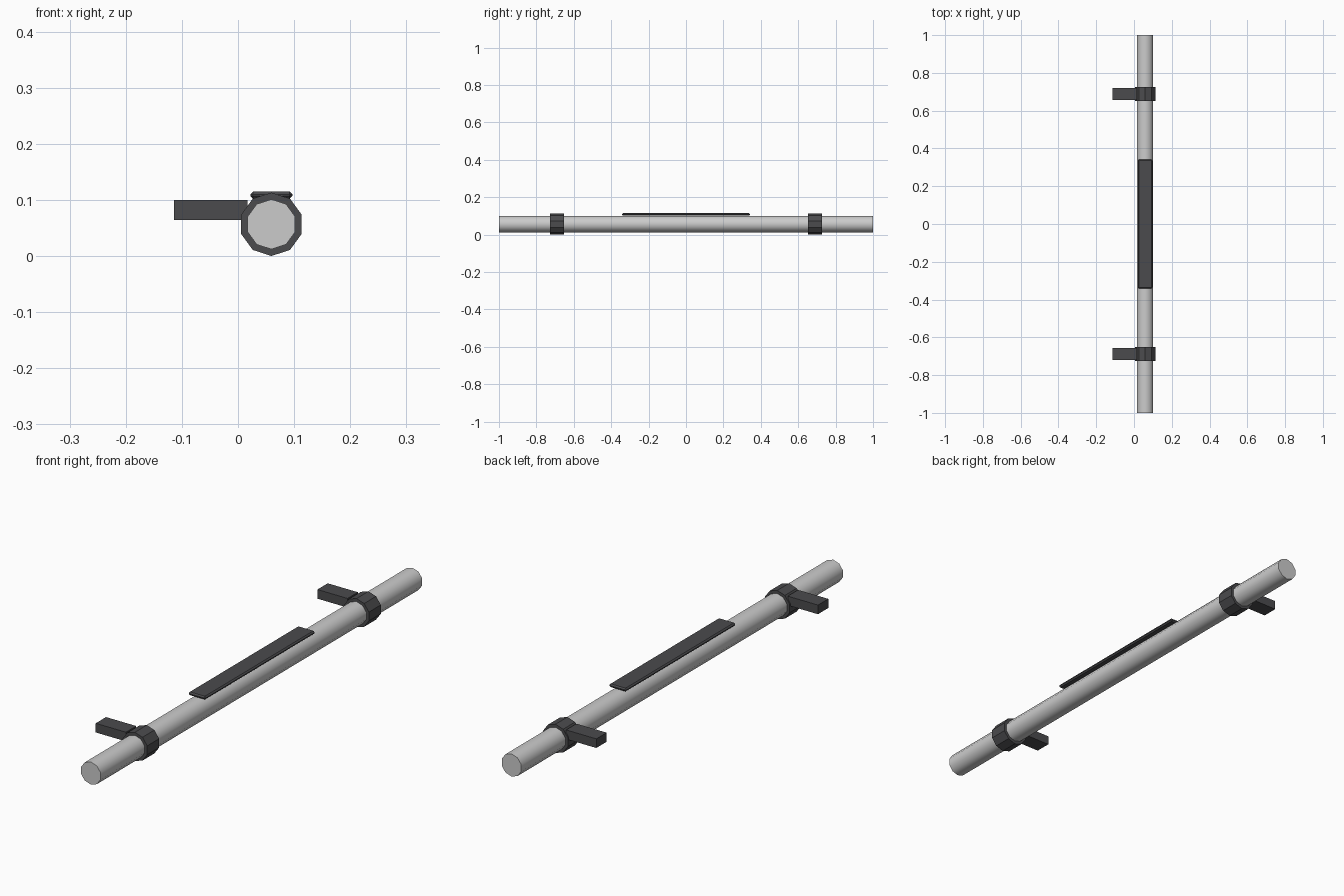
import bpy
import math

if "Cube" in bpy.data.objects:
    bpy.data.objects.remove(bpy.data.objects["Cube"])

AX, AZ = 0.0595, 0.0565   # rod axis
SIDES = 10

dark = bpy.data.materials.new("dark_grey")
dark.diffuse_color = (0.07, 0.07, 0.075, 1)
dark.use_nodes = True
dark.node_tree.nodes["Principled BSDF"].inputs["Base Color"].default_value = dark.diffuse_color


def cylinder(name, radius, length, y, fill):
    bpy.ops.mesh.primitive_cylinder_add(
        vertices=SIDES, radius=radius, depth=length, end_fill_type=fill,
        location=(AX, y, AZ), rotation=(math.pi / 2, 0, 0))
    ob = bpy.context.object
    ob.name = name
    return ob


def box(name, lo, hi):
    bpy.ops.mesh.primitive_cube_add(
        size=1, location=[(a + b) / 2 for a, b in zip(lo, hi)])
    ob = bpy.context.object
    ob.name = name
    ob.scale = [b - a for a, b in zip(lo, hi)]
    bpy.ops.object.transform_apply(location=False, rotation=False, scale=True)
    ob.data.materials.append(dark)
    return ob


# Long smooth-shaded rod
cylinder("rod", 0.0445, 2.0, 0, 'NGON')
bpy.ops.object.shade_smooth_by_angle(angle=math.radians(40))

# Collars with side brackets
for label, y in (("front", -0.689), ("back", 0.689)):
    collar = cylinder(label + "_collar", 0.0565, 0.074, y, 'NOTHING')
    collar.data.materials.append(dark)
    wall = collar.modifiers.new("wall", 'SOLIDIFY')
    wall.thickness = 0.0115
    wall.offset = -1
    wall.use_even_offset = True
    box(label + "_bracket", (-0.1145, y - 0.032, 0.064), (0.017, y + 0.032, 0.1))

# Bevelled pad on top of the rod
pad = box("top_pad", (0.022, -0.342, 0.102), (0.097, 0.342, 0.115))
bevel = pad.modifiers.new("edge", 'BEVEL')
bevel.width = 0.005
bevel.segments = 1
